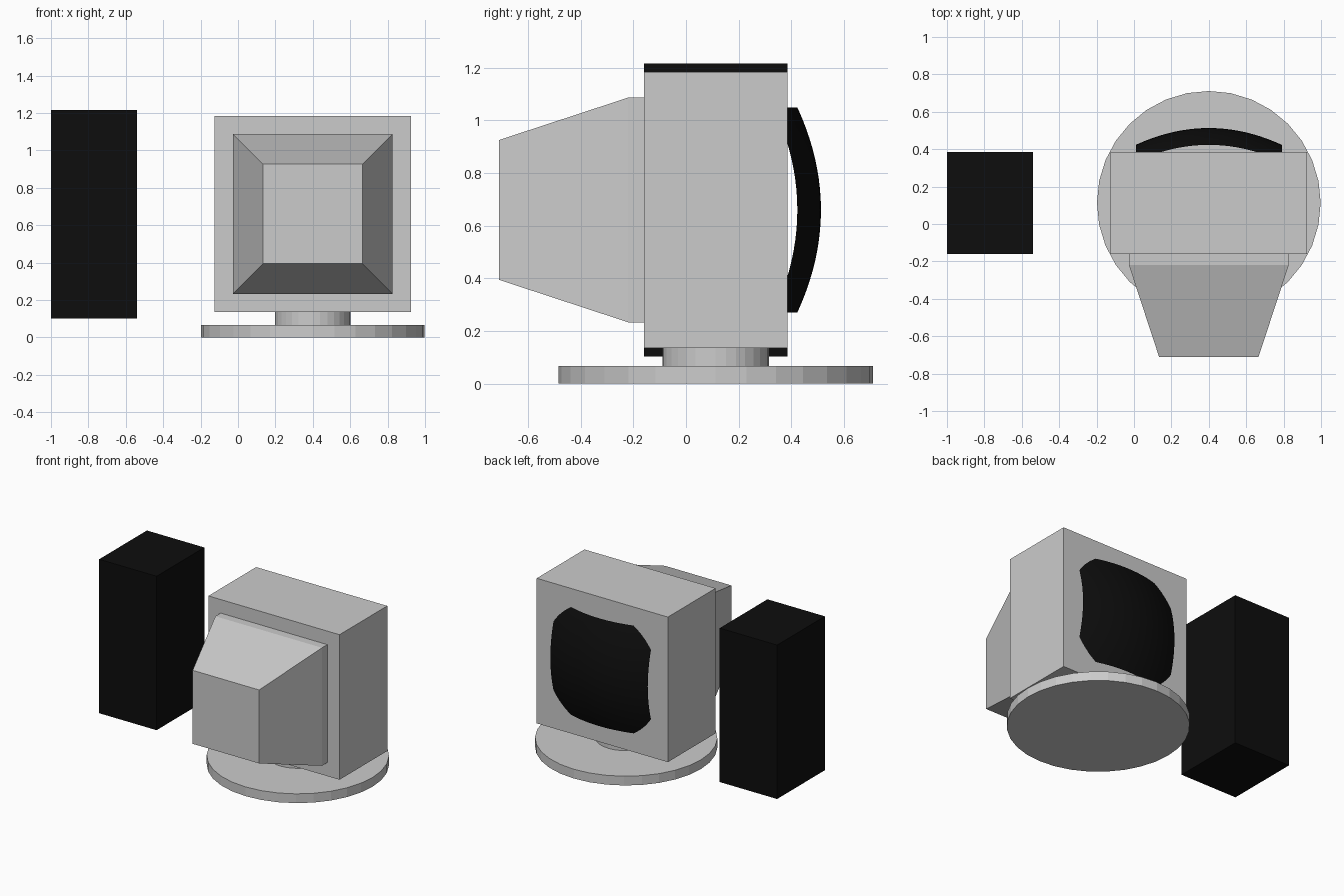
import bpy, bmesh
from mathutils import Matrix, Vector

if "Cube" in bpy.data.objects:
    bpy.data.objects.remove(bpy.data.objects["Cube"])

CX, CZ = 0.4, 0.66        # monitor centre
BACK, FRONT = 0.386, -0.16

black = bpy.data.materials.new("black")
black.diffuse_color = (0.004, 0.004, 0.004, 1)
black.use_nodes = True
black.node_tree.nodes["Principled BSDF"].inputs["Base Color"].default_value = black.diffuse_color


def add_object(name, bm, material=None):
    mesh = bpy.data.meshes.new(name)
    bm.to_mesh(mesh)
    bm.free()
    if material:
        mesh.materials.append(material)
    obj = bpy.data.objects.new(name, mesh)
    bpy.context.collection.objects.link(obj)
    return obj


def box(name, lo, hi, material=None):
    lo, hi = Vector(lo), Vector(hi)
    bm = bmesh.new()
    bmesh.ops.create_cube(bm, size=1, matrix=Matrix.Translation((lo + hi) / 2)
                          @ Matrix.Diagonal((*(hi - lo), 1)))
    return add_object(name, bm, material)


def disc(name, radius, z0, z1):
    bm = bmesh.new()
    bmesh.ops.create_cone(bm, cap_ends=True, segments=32, radius1=radius,
                          radius2=radius, depth=z1 - z0,
                          matrix=Matrix.Translation((CX, 0.113, (z0 + z1) / 2)))
    return add_object(name, bm)


# Computer tower
box("tower", (-1, FRONT, 0.102), (-0.54, BACK, 1.216), black)

# Monitor body
box("monitor_body", (CX - 0.525, FRONT, CZ - 0.525), (CX + 0.525, BACK, CZ + 0.525))

# Tapered tube housing: square sections (y, half size)
bm = bmesh.new()
rings = []
for y, h in [(FRONT, 0.427), (-0.22, 0.427), (-0.71, 0.266)]:
    rings.append([bm.verts.new((CX + sx * h, y, CZ + sz * h))
                  for sx, sz in [(-1, -1), (1, -1), (1, 1), (-1, 1)]])
for a, b in zip(rings, rings[1:]):
    for i in range(4):
        j = (i + 1) % 4
        bm.faces.new((a[i], a[j], b[j], b[i]))
bm.faces.new(rings[0])
bm.faces.new(rings[-1])
bmesh.ops.recalc_face_normals(bm, faces=bm.faces)
add_object("tube_housing", bm)

# Swivel stand
disc("stand_base", 0.598, 0, 0.067)
disc("stand_neck", 0.202, 0.067, CZ - 0.525)

# Bulged screen: open domed sheet whose corners sink into the body
bm = bmesh.new()
bmesh.ops.create_grid(bm, x_segments=20, y_segments=20, size=0.39)
for v in bm.verts:
    x, z = v.co.x, v.co.y
    v.co = (CX - x, 0.513 - 0.59 * (x * x + z * z), CZ + z)
for f in bm.faces:
    f.smooth = True
add_object("screen", bm, black)
